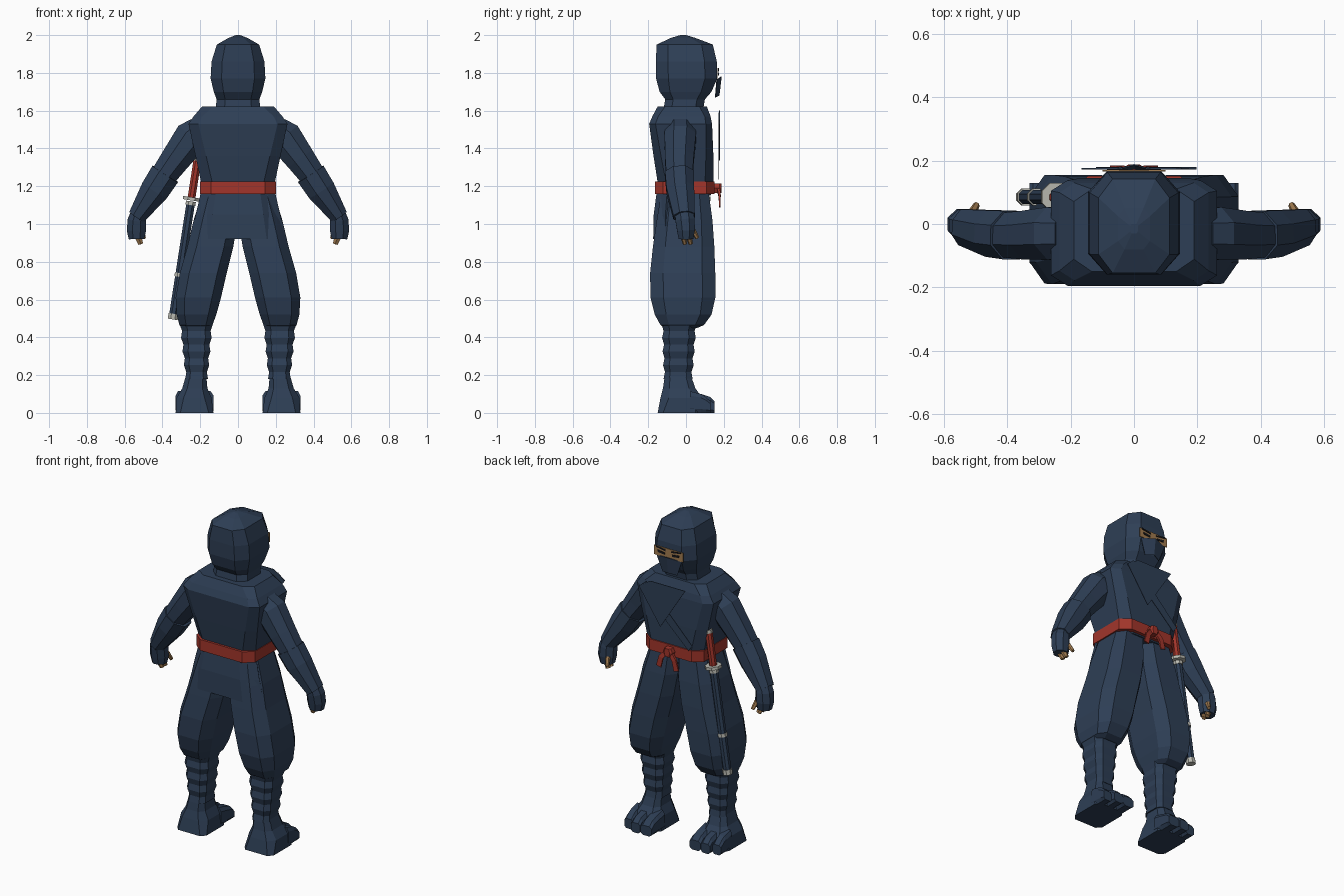
import bpy, bmesh, math
from mathutils import Vector

if "Cube" in bpy.data.objects:
    bpy.data.objects.remove(bpy.data.objects["Cube"])


def material(name, rgb):
    m = bpy.data.materials.new(name)
    m.diffuse_color = (*rgb, 1)
    m.use_nodes = True
    m.node_tree.nodes["Principled BSDF"].inputs["Base Color"].default_value = m.diffuse_color
    return m


NAVY = material("navy cloth", (0.027, 0.049, 0.092))
RED = material("red cloth", (0.36, 0.036, 0.024))
SKIN = material("tan skin", (0.36, 0.2, 0.08))
SILVER = material("silver metal", (0.5, 0.5, 0.45))
BLACK = material("black", (0.01, 0.01, 0.012))


def loft(name, rings, mat, side=1, closed=True, thick=0):
    """Skin a list of point rings; side=-1 mirrors across x."""
    bm = bmesh.new()
    rows = [[bm.verts.new((p[0] * side, p[1], p[2])) for p in r] for r in rings]
    n = len(rows[0])
    for a, b in zip(rows, rows[1:]):
        for i in range(n if closed else n - 1):
            j = (i + 1) % n
            bm.faces.new((a[i], a[j], b[j], b[i]))
    if closed:
        bm.faces.new(rows[0])
        bm.faces.new(rows[-1])
    bmesh.ops.recalc_face_normals(bm, faces=bm.faces)
    me = bpy.data.meshes.new(name)
    bm.to_mesh(me)
    bm.free()
    me.materials.append(mat)
    ob = bpy.data.objects.new(name, me)
    bpy.context.collection.objects.link(ob)
    if thick:
        s = ob.modifiers.new("thickness", "SOLIDIFY")
        s.thickness = thick
        s.offset = 0
    return ob


def ring(z, x0, x1, y0, y1, k=0.6):
    """Chamfered rectangle; the first four points are its back half."""
    cx, cy, hx, hy = (x0 + x1) / 2, (y0 + y1) / 2, (x1 - x0) / 2, (y1 - y0) / 2
    shape = [(1, -k), (k, -1), (-k, -1), (-1, -k), (-1, k), (-k, 1), (k, 1), (1, k)]
    return [(cx + hx * a, cy + hy * b, z) for a, b in shape]


def sym(z, hx, y0, y1, k=0.6):
    return ring(z, -hx, hx, y0, y1, k)


def tube(name, path, mat, side=1, n=8):
    """Path points (x, y, z, width radius, depth radius)."""
    pts = [Vector(p[:3]) for p in path]
    rings = []
    for i, p in enumerate(path):
        d = (pts[min(i + 1, len(pts) - 1)] - pts[max(i - 1, 0)]).normalized()
        u = d.cross(Vector((0, 1, 0))).normalized()
        v = d.cross(u)
        angles = [math.tau * (j + 0.5) / n for j in range(n)]
        rings.append([pts[i] + u * math.cos(a) * p[3] * 1.06 + v * math.sin(a) * p[4] * 1.06 for a in angles])
    return loft(name, rings, mat, side)


def plate(name, outline, y, mat):
    """Thin upright plate from (x, z) corners."""
    return loft(name, [[(x, y + d, z) for x, z in outline] for d in (-0.002, 0.002)], mat)


# Hood and neck
loft("hood", [sym(1.60, .12, -.12, .09), sym(1.66, .113, -.11, .10), sym(1.70, .128, -.14, .135),
              sym(1.77, .145, -.158, .165), sym(1.86, .14, -.16, .163), sym(1.95, .112, -.155, .142),
              sym(1.985, .05, -.08, .05), sym(2.0, .012, -.03, 0)], NAVY)

# Eye opening, eyes and mask fold
plate("eye_opening", [(-.1, 1.768), (.1, 1.768), (.1, 1.825), (-.1, 1.825)], .168, SKIN)
for s in (-1, 1):
    plate("eye", [(s * .025, 1.785), (s * .07, 1.79), (s * .075, 1.803), (s * .025, 1.797)], .172, BLACK)
    plate("eyebrow", [(s * .02, 1.808), (s * .085, 1.818), (s * .085, 1.826), (s * .02, 1.816)], .172, BLACK)
loft("mask_fold", [[(-.05, .155, 1.67), (0, .175, 1.68), (.05, .155, 1.67)],
                   [(-.085, .163, 1.765), (0, .187, 1.78), (.085, .163, 1.765)]],
     NAVY, closed=False, thick=.004)

# Jacket body
loft("jacket", [sym(1.15, .185, -.145, .13), sym(1.22, .195, -.15, .145, .7), sym(1.36, .225, -.172, .145, .75),
                sym(1.53, .262, -.195, .138, .8), sym(1.57, .235, -.178, .13, .8),
                sym(1.622, .19, -.15, .11, .7)], NAVY)

# Crossed lapel on the chest
plate("lapel_triangle", [(.197, 1.55), (.12, 1.60), (-.12, 1.60), (.05, 1.335)], .178, NAVY)
plate("lapel_band", [(.197, 1.55), (.15, 1.59), (-.165, 1.27), (-.14, 1.235)], .174, NAVY)

# Jacket tail around the back and hips
loft("jacket_tail", [sym(1.18, .19, -.148, .12)[:4], sym(1.05, .22, -.165, .14)[:4],
                     sym(.92, .25, -.168, .15)[:4]], NAVY, closed=False, thick=.012)

# Belt with knot and two tails
loft("belt", [sym(1.158, .2, -.165, .152, .72), sym(1.226, .2, -.165, .152, .72)], RED)
loft("belt_knot", [ring(z, -w, w, .14, .187) for z, w in ((1.165, .02), (1.19, .032), (1.215, .02))], RED)
for s in (-1, 1):
    tube("belt_tail", [(s * .01, .17, 1.19, .018, .01), (s * .045, .178, 1.15, .02, .008),
                       (s * .06, .18, 1.09, .022, .005)], RED, n=4)

for s in (-1, 1):
    # Baggy trouser leg
    loft("trouser_leg", [ring(1.17, 0, .188, -.13, .12), ring(1.02, 0, .235, -.155, .14),
                         ring(.88, .025, .268, -.175, .15), ring(.74, .06, .308, -.19, .155),
                         ring(.61, .09, .33, -.188, .155), ring(.52, .115, .325, -.165, .135),
                         ring(.465, .135, .31, -.135, .095), ring(.45, .15, .29, -.11, .06)], NAVY, s)
    # Wrapped shin with bulging bands
    shin = []
    for i in range(9):
        t = i / 8
        b = .007 if i % 2 == 0 else -.002
        shin.append(ring(.47 - .29 * t, .14 + .026 * t - b, .302 - .03 * t + b,
                         -.122 + .01 * t - b, .05 - .022 * t + b))
    loft("shin_wrap", shin, NAVY, s)
    # Split-toe boot
    loft("boot", [ring(.2, .168, .275, -.112, .025), ring(.13, .162, .295, -.122, .05),
                  ring(.08, .14, .325, -.135, .085), ring(.0, .13, .33, -.15, .08, .75)], NAVY, s)
    for name, x0, x1, tip in (("big_toe", .13, .205, .15), ("middle_toe", .208, .27, .152), ("outer_toe", .272, .33, .13)):
        toe = [(.02, .115), (.08, .1), (tip - .025, .085), (tip, .06)]
        loft(name, [[(x, y, z) for x, z, _ in ring(y, x0, x1, 0, h)] for y, h in toe], NAVY, s)
    # Arm: sleeve, forearm guard, glove, bare fingers
    tube("sleeve", [(.20, -.03, 1.50, .075, .08), (.245, -.03, 1.46, .094, .085),
                    (.33, -.035, 1.345, .08, .078), (.41, -.035, 1.235, .068, .07)], NAVY, s)
    tube("forearm_guard", [(.385, -.035, 1.265, .082, .078), (.44, -.03, 1.18, .078, .075),
                           (.535, -.01, 1.04, .048, .058)], NAVY, s)
    tube("glove", [(.525, -.01, 1.06, .042, .05), (.535, -.005, 1.02, .05, .052),
                   (.538, 0, .965, .052, .048), (.537, 0, .92, .042, .04)], NAVY, s)
    for y in (-.015, .015):
        tube("finger", [(.53, y, .935, .02, .014), (.515, y + .01, .895, .014, .011)], SKIN, s, 6)
    tube("thumb", [(.51, .035, .97, .014, .014), (.497, .06, .925, .01, .01)], SKIN, s, 6)


# Sword along one slanted axis on the hip
def sword_part(name, z0, z1, r, mat):
    path = [(-.345 + (z - .5) * .155, .085, z, r, r) for z in (z0, z1)]
    return tube(name, path, mat)


sword_part("scabbard", 1.12, .51, .023, NAVY)
sword_part("scabbard_tip", .525, .495, .027, SILVER)
sword_part("scabbard_band", .74, .72, .027, SILVER)
sword_part("scabbard_mouth", 1.12, 1.10, .027, SILVER)
sword_part("sword_guard", 1.142, 1.125, .046, SILVER)
sword_part("sword_handle", 1.34, 1.14, .021, RED)
sword_part("sword_pommel", 1.355, 1.335, .023, SILVER)
